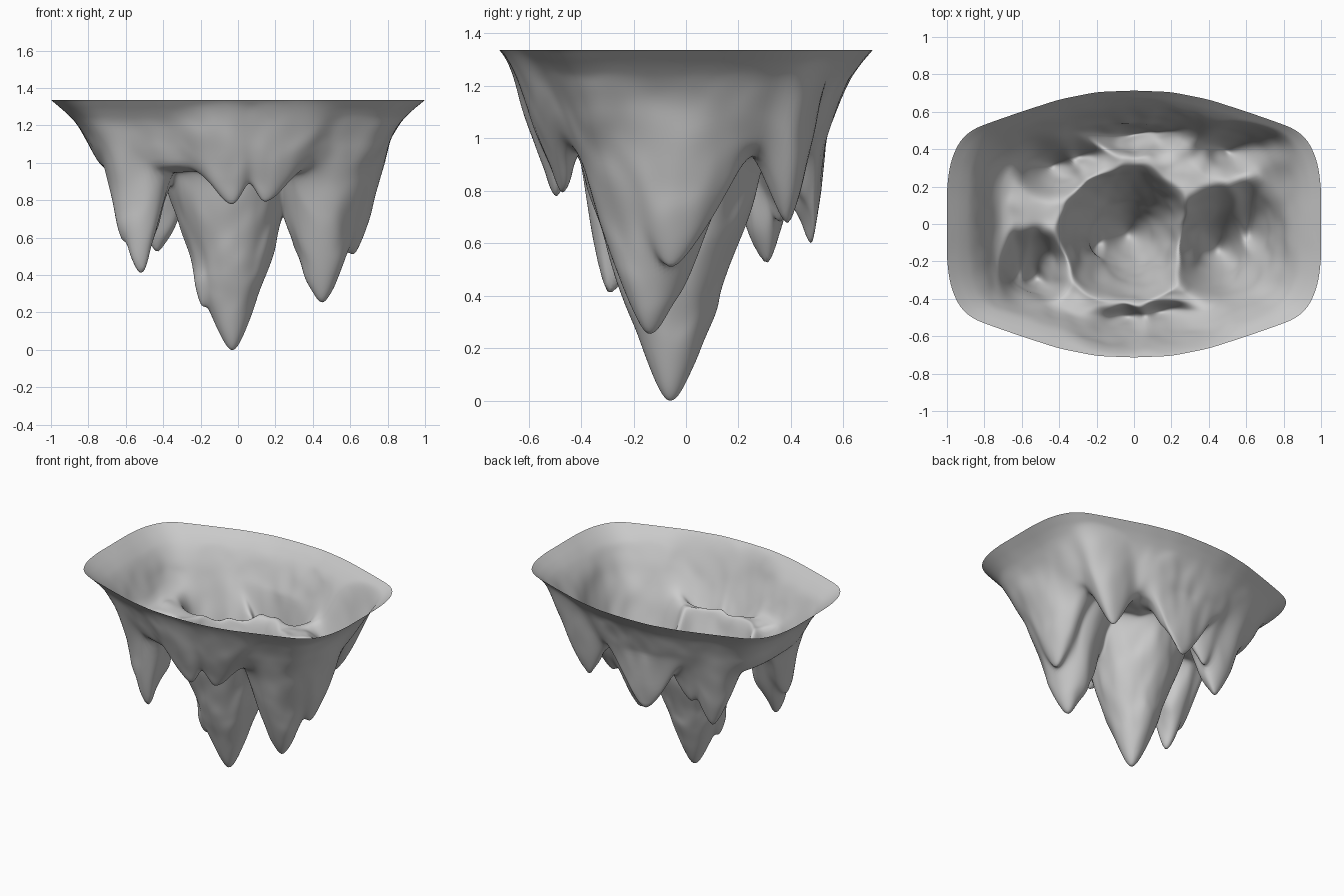
import bpy, bmesh, math
from mathutils import Vector, noise

SEGS, RINGS = 240, 120
LEDGE_Z, ROUNDING = 0.95, 0.05

# One quadrant of the rim outline, mirrored to all four sides
RIM = [(1, 0), (1, .2), (.975, .36), (.9, .49), (.8, .53), (.6, .6), (.4, .665), (.2, .705), (0, .713)]
# Wall height against the share of the rim radius
WALL = [(-.1, .94), (.6, .945), (.7, .955), (.75, 1.0), (.8, 1.1), (.845, 1.19), (.9, 1.255), (1.1, 1.42)]

# Spikes: tip x, y, z, then reach at ledge height towards -x, +x, -y, +y
SPIKES = [
    (-.03, -.06, 0, .37, .34, .35, .37),
    (-.18, -.10, .22, .14, .20, .20, .20),
    (.45, -.14, .25, .26, .27, .27, .34),
    (.61, -.06, .50, .18, .16, .22, .30),
    (-.51, -.29, .39, .18, .17, .12, .27),
    (-.61, -.27, .57, .09, .12, .13, .24),
    (-.43, .31, .52, .20, .20, .18, .13),
    (-.30, .36, .68, .12, .20, .12, .10),
    (0, .485, .60, .26, .24, .12, .04),
    (.13, .45, .80, .10, .12, .10, .06),
    (.50, .39, .67, .17, .18, .14, .08),
    (-.03, -.49, .77, .17, .11, .08, .05),
    (.14, -.47, .79, .10, .17, .08, .05),
]


def average(func, value, spread):
    """Round off the corners of a piecewise function."""
    return sum(func(value + spread * k / 2) for k in range(-2, 3)) / 5


def rim_radius(angle):
    """Distance from the centre to the rim along an angle."""
    c, s = abs(math.cos(angle)), abs(math.sin(angle))
    for (ax, ay), (bx, by) in zip(RIM, RIM[1:]):
        if c * by - s * bx >= -1e-9:
            ex, ey = bx - ax, by - ay
            return (ax * ey - ay * ex) / (c * ey - s * ex)
    return RIM[-1][1]


def wall_height(share):
    for (a, za), (b, zb) in zip(WALL, WALL[1:]):
        if share <= b:
            return za + (zb - za) * (share - a) / (b - a)


def smooth_min(a, b, k=0.09):
    h = max(k - abs(a - b), 0) / k
    return min(a, b) - h * h * k / 4


def spike_height(x, y, spike):
    tx, ty, tz, left, right, front, back = spike
    dx, dy = x - tx, y - ty
    d = math.hypot(dx / (right if dx > 0 else left), dy / (back if dy > 0 else front))
    blunt = math.hypot(d, ROUNDING) - ROUNDING
    return tz + (LEDGE_Z - tz) * (blunt / (1 - ROUNDING)) ** 1.25


def surface_point(angle, share):
    r = average(rim_radius, angle, .06) * share
    x, y = r * math.cos(angle), r * math.sin(angle)
    z = average(wall_height, share, .04)
    for spike in SPIKES:
        z = smooth_min(z, spike_height(x, y, spike))
    # Gentle rocky unevenness that fades out at the rim and the tips
    fade = min(1, (1 - share) * 6) * min(1, max(0, z) * 3)
    p = Vector((x, y, z * .6))
    bump = (noise.noise(p * 5) * .025 + noise.noise(p * 11) * .012) * fade
    return x + bump * math.cos(angle), y + bump * math.sin(angle), z + bump


cube = bpy.data.objects.get("Cube")
if cube:
    bpy.data.objects.remove(cube, do_unlink=True)

# Stone colour
stone = bpy.data.materials.new("grey_stone")
stone.use_nodes = True
colour = (.6, .6, .6, 1)
stone.diffuse_color = colour
stone.node_tree.nodes["Principled BSDF"].inputs["Base Color"].default_value = colour

# Open shell: concentric rings from the centre out to the rim
bm = bmesh.new()
centre = bm.verts.new(surface_point(0, 0))
rings = [[bm.verts.new(surface_point(2 * math.pi * i / SEGS, j / RINGS)) for i in range(SEGS)]
         for j in range(1, RINGS + 1)]
for i in range(SEGS):
    n = (i + 1) % SEGS
    bm.faces.new((centre, rings[0][i], rings[0][n]))
    for inner, outer in zip(rings, rings[1:]):
        bm.faces.new((inner[i], outer[i], outer[n], inner[n]))

# Relax the creases a little
inside = [v for ring in rings[:-1] for v in ring]
for _ in range(3):
    bmesh.ops.smooth_vert(bm, verts=inside, factor=.4, use_axis_x=True, use_axis_y=True, use_axis_z=True)
for face in bm.faces:
    face.smooth = True

# Stand the lowest tip on the ground
low = min(v.co.z for v in bm.verts)
for v in bm.verts:
    v.co.z -= low

mesh = bpy.data.meshes.new("stalactite_cluster")
bm.to_mesh(mesh)
bm.free()
mesh.materials.append(stone)
bpy.context.collection.objects.link(bpy.data.objects.new("stalactite_cluster", mesh))
